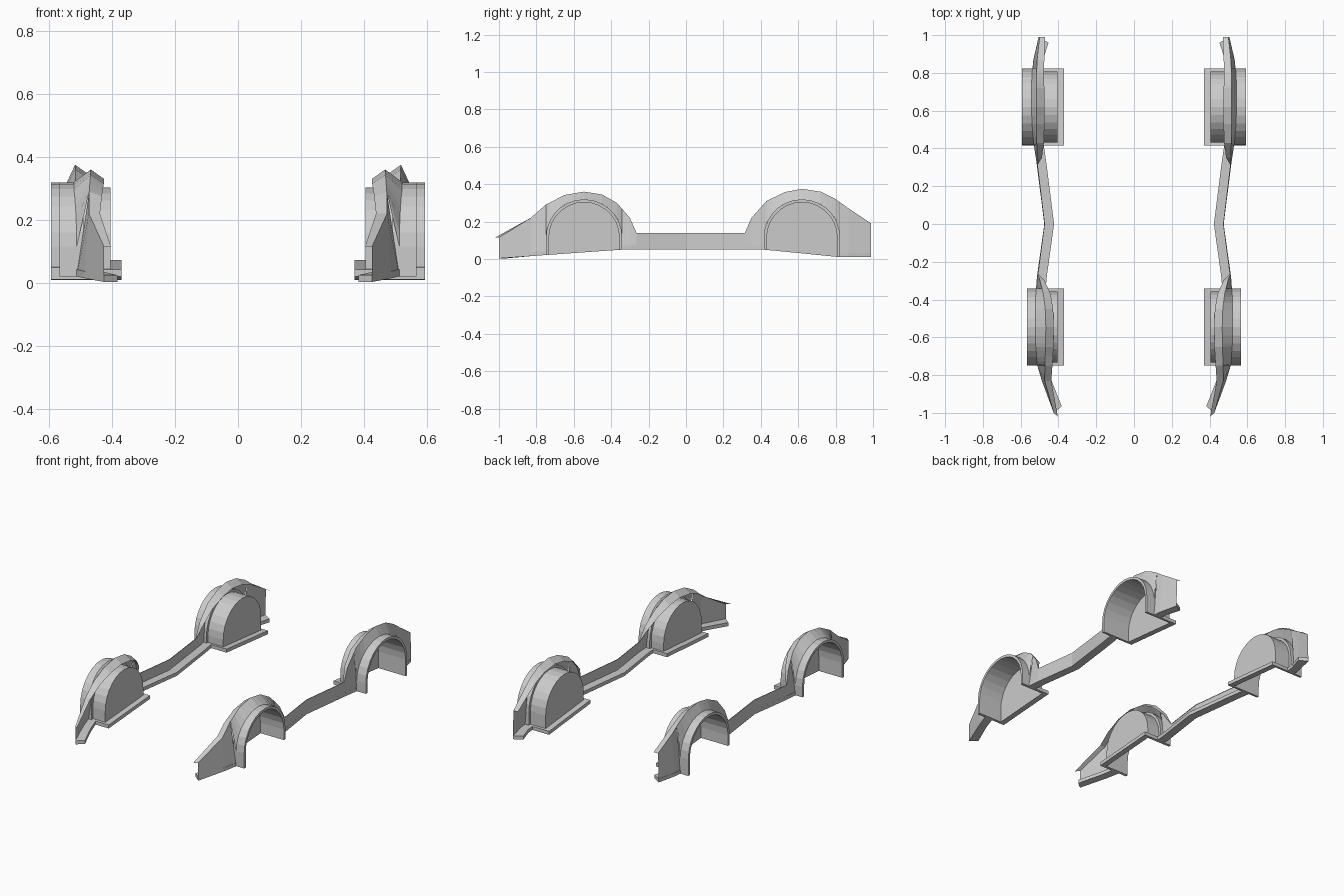
import bpy, bmesh, math

if "Cube" in bpy.data.objects:
    bpy.data.objects.remove(bpy.data.objects["Cube"])

# stations along the panel: y, top z, top x, base x, lip width, lip drop
STATIONS = [
    (-1.0, .115, .425, .425, .022, .0), (-.83, .22, .473, .488, .035, .0),
    (-.75, .29, .472, .512, .04, .015), (-.65, .342, .468, .52, .042, .028),
    (-.545, .36, .467, .522, .042, .03), (-.45, .345, .47, .522, .042, .028),
    (-.37, .30, .48, .52, .038, .02), (-.30, .22, .498, .516, .025, .01),
    (-.265, .14, .51, .512, .004, .0), (0, .14, .475, .475, .004, .0),
    (.315, .14, .513, .515, .004, .0), (.35, .22, .513, .52, .025, .01),
    (.43, .31, .515, .532, .038, .02), (.53, .358, .516, .54, .042, .028),
    (.62, .375, .517, .543, .042, .03), (.72, .36, .517, .543, .042, .028),
    (.80, .32, .516, .54, .04, .02), (.87, .27, .513, .533, .038, .01),
    (.99, .19, .50, .505, .03, .0)]
BOTTOM = [(-1, .003), (-.35, .05), (.42, .05), (.82, .01), (1, .01)]
WHEELS = [(-.545, .567), (.62, .593)]       # centre y, outer x of arch
ZC, R_OUT, R_IN, STEPS = .115, .204, .188, 14


def interp(table, y, k=1):
    for a, b in zip(table, table[1:]):
        if y <= b[0]:
            t = max(0, (y - a[0]) / (b[0] - a[0]))
            return a[k] + t * (b[k] - a[k])
    return table[-1][k]


def zbot(y):
    return interp(BOTTOM, y)


def build(name, strips, close=False):
    """Bridge matching rows of points into quads, mirrored to the other side."""
    bm = bmesh.new()
    for rows, caps in strips:
        vr = [[bm.verts.new(p) for p in r] for r in rows]
        for a, b in zip(vr, vr[1:]):
            n = len(a)
            for i in range(n if close else n - 1):
                j = (i + 1) % n
                bm.faces.new((a[i], a[j], b[j], b[i]))
        for c in caps:
            bm.faces.new(vr[c])
    bmesh.ops.remove_doubles(bm, verts=bm.verts, dist=1e-5)
    bmesh.ops.recalc_face_normals(bm, faces=bm.faces)
    me = bpy.data.meshes.new(name)
    bm.to_mesh(me)
    bm.free()
    ob = bpy.data.objects.new(name, me)
    bpy.context.collection.objects.link(ob)
    mod = ob.modifiers.new("mirror", 'MIRROR')
    mod.use_clip = False
    return ob


def arch(cy, r):
    """Arch outline from front foot over the top to the rear foot."""
    pts = [(cy - r, zbot(cy - r))]
    pts += [(cy - r * math.cos(math.pi * i / STEPS), ZC + r * math.sin(math.pi * i / STEPS))
            for i in range(STEPS + 1)]
    return pts + [(cy + r, zbot(cy + r))]


# outer body panel with fender crowns, cut away over the wheels
ys = {s[0] for s in STATIONS}
for cy, _ in WHEELS:
    ys |= {round(p[0], 5) for p in arch(cy, R_OUT)}
ys = sorted(ys)


def lower_edge(y, mid):
    for cy, _ in WHEELS:
        if abs(mid - cy) < R_OUT:
            return ZC + math.sqrt(max(0, R_OUT ** 2 - (y - cy) ** 2))
    return zbot(y)


skin, lip = [], []
for a, b in zip(ys, ys[1:]):
    rows, lrows = [], []
    for y in (a, b):
        zt, xt, xb, w, d = (interp(STATIONS, y, k) for k in range(1, 6))
        zl = lower_edge(y, (a + b) / 2)
        rows.append([(xt, y, zt), (xb, y, zl)])
        lrows.append([(xt, y, zt), (xt - w, y - .02 * (y < -.99), zt - d)])
    skin.append((rows, []))
    lip.append((lrows, []))
build("body_panel", skin)
build("panel_top_lip", lip)

# inward sill lip along the bottom, interrupted by the wheel wells
sills = []
for lo, hi in ((-1, -.749), (-.341, .416), (.824, .99)):
    rows = []
    for y in [lo] + [v for v in ys if lo < v < hi] + [hi]:
        x, z = interp(STATIONS, y, 3), zbot(y)
        yi = y + (.035 if y == -1 else -.03 if y == .99 else 0)
        w = .042 if y < -.9 else .052
        rows.append([(x, y, z), (x - w, yi, z), (x - w, yi, z + .022), (x, y, z + .022)])
    sills.append((rows, [0, -1]))
build("sill_lip", sills, close=True)

for (cy, xo), tag in zip(WHEELS, ("front", "rear")):
    # protruding arch band
    xi = .49 if tag == "front" else .51
    o, i = arch(cy, R_OUT), arch(cy, R_IN)
    rows = [[(xi, *p), (xo, *p), (xo, *q), (xi, *q)] for p, q in zip(o, i)]
    build(tag + "_arch_band", [(rows, [0, -1])], close=True)
    # inner well, closed on the inboard side
    build(tag + "_wheel_well", [([[(.405, *p) for p in i], [(xi, *p) for p in i]], [0])])
    # flange round the foot of the well

    def bar(x0, x1, y0, y1):
        return ([[(x0, y, zbot(y)), (x1, y, zbot(y)), (x1, y, zbot(y) + .022),
                  (x0, y, zbot(y) + .022)] for y in (y0, y1)], [0, 1])
    e = R_OUT
    build(tag + "_well_flange", [
        bar(.37, .405, cy - e, cy + e),
        bar(.405, xi, cy - e, cy - R_IN),
        bar(.405, xi, cy + R_IN, cy + e)], close=True)
